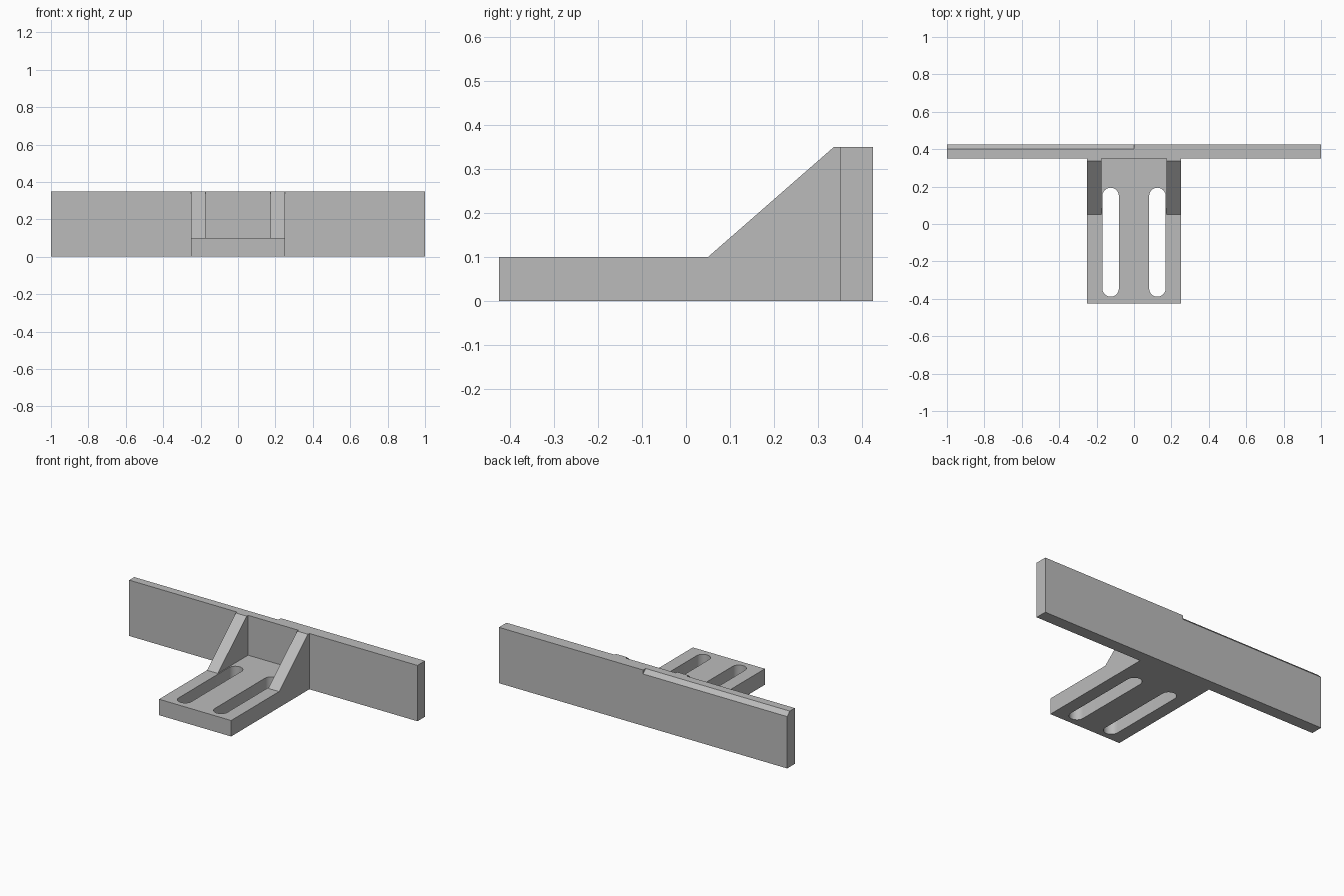
import bpy, bmesh, math

cube = bpy.data.objects.get("Cube")
if cube:
    bpy.data.objects.remove(cube, do_unlink=True)

grey = bpy.data.materials.new("plain_grey")
grey.use_nodes = True
grey.diffuse_color = (0.5, 0.5, 0.5, 1)
grey.node_tree.nodes["Principled BSDF"].inputs["Base Color"].default_value = (0.5, 0.5, 0.5, 1)


def prism(name, outline, offset):
    """Extrude a closed 3D outline by an offset vector."""
    bm = bmesh.new()
    face = bm.faces.new([bm.verts.new(p) for p in outline])
    top = bmesh.ops.extrude_face_region(bm, geom=[face])["geom"]
    bmesh.ops.translate(bm, vec=offset, verts=[g for g in top if isinstance(g, bmesh.types.BMVert)])
    bmesh.ops.recalc_face_normals(bm, faces=bm.faces)
    mesh = bpy.data.meshes.new(name)
    bm.to_mesh(mesh)
    bm.free()
    mesh.materials.append(grey)
    ob = bpy.data.objects.new(name, mesh)
    bpy.context.collection.objects.link(ob)
    return ob


def side_prism(name, yz, x0, x1):
    return prism(name, [(x0, y, z) for y, z in yz], (x1 - x0, 0, 0))


def cut(target, cutter):
    """Subtract the cutter, then remove it."""
    cutter.hide_render = True
    mod = target.modifiers.new("cut", "BOOLEAN")
    mod.operation = "DIFFERENCE"
    mod.solver = "EXACT"
    mod.object = cutter
    bpy.context.view_layer.objects.active = target
    bpy.ops.object.modifier_apply(modifier=mod.name)
    bpy.data.objects.remove(cutter, do_unlink=True)


HALF_W, INNER = 0.25, 0.175
FRONT, WALL, BACK = -0.425, 0.35, 0.425
BASE_H, TOP = 0.1, 0.35

# Long upright plate, with a bevelled rear top edge on its right half
wall = side_prism("fence_plate", [(WALL, 0), (BACK, 0), (BACK, TOP), (WALL, TOP)], -1, 1)
bevel = [(BACK - 0.025, TOP), (BACK - 0.025, TOP + 0.05), (BACK + 0.05, TOP + 0.05),
         (BACK + 0.05, TOP - 0.075)]
cut(wall, side_prism("bevel_cutter", bevel, -1.1, 0))

# Flat foot with two rounded adjustment slots
foot = side_prism("slotted_foot", [(FRONT, 0), (WALL, 0), (WALL, BASE_H), (FRONT, BASE_H)],
                  -HALF_W, HALF_W)
SLOT_R, SLOT_Y0, SLOT_Y1, STEPS = 0.044, -0.345, 0.15, 16
for side in (-1, 1):
    outline = []
    for cy, start in ((SLOT_Y1, 0), (SLOT_Y0, math.pi)):
        for i in range(STEPS + 1):
            a = start + math.pi * i / STEPS
            outline.append((side * 0.125 + SLOT_R * math.cos(a), cy + SLOT_R * math.sin(a), -0.1))
    cut(foot, prism("slot_cutter", outline, (0, 0, 0.3)))

# Sloped braces between the foot and the plate
brace = [(0.05, BASE_H), (WALL, BASE_H), (WALL, TOP), (0.336, TOP)]
side_prism("left_brace", brace, INNER, HALF_W)
side_prism("right_brace", brace, -HALF_W, -INNER)

# Smooth slot ends, sharp edges elsewhere
bpy.ops.object.select_all(action="DESELECT")
foot.select_set(True)
bpy.context.view_layer.objects.active = foot
bpy.ops.object.shade_smooth_by_angle(angle=math.radians(30))
